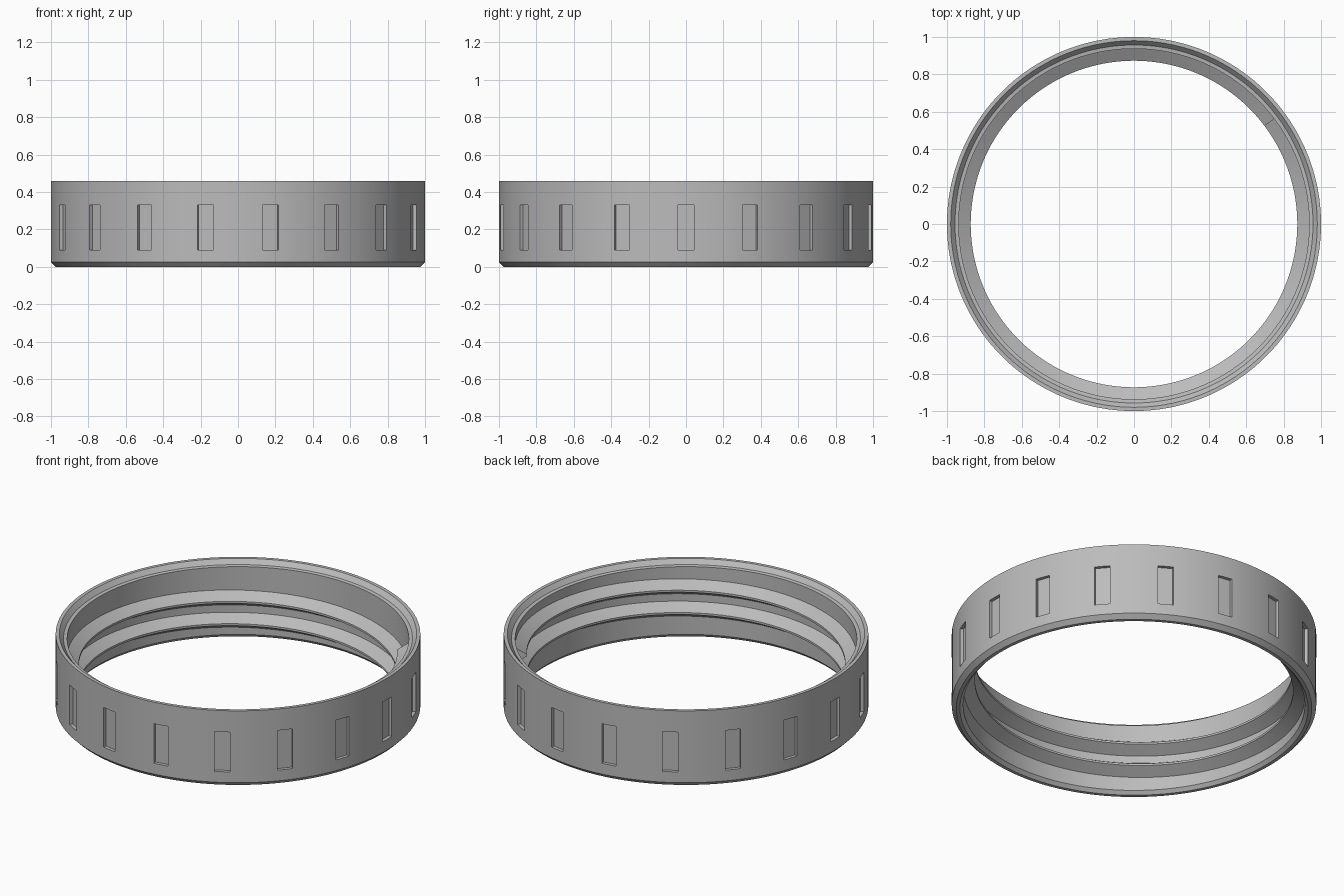
import bpy, bmesh, math
from mathutils import Matrix, Vector

cube = bpy.data.objects.get("Cube")
if cube:
    bpy.data.objects.remove(cube, do_unlink=True)

SEGMENTS = 180
gray = bpy.data.materials.new("plain_gray")
gray.use_nodes = True
gray.diffuse_color = (0.5, 0.5, 0.5, 1)
gray.node_tree.nodes["Principled BSDF"].inputs["Base Color"].default_value = (0.5, 0.5, 0.5, 1)


def finish(bm, name):
    bmesh.ops.recalc_face_normals(bm, faces=bm.faces)
    mesh = bpy.data.meshes.new(name)
    bm.to_mesh(mesh)
    bm.free()
    mesh.materials.append(gray)
    obj = bpy.data.objects.new(name, mesh)
    bpy.context.collection.objects.link(obj)
    return obj


def select(obj):
    bpy.ops.object.select_all(action='DESELECT')
    obj.select_set(True)
    bpy.context.view_layer.objects.active = obj


def sweep(name, section, start, turns, pitch=0.0, base=0.0):
    """Sweep an (r, z) section round the z axis, closed or as a capped helix."""
    bm = bmesh.new()
    closed = pitch == 0
    steps = round(SEGMENTS * turns)
    rings = []
    for i in range(steps if closed else steps + 1):
        a = start + math.tau * turns * i / steps
        lift = base + pitch * turns * i / steps
        rings.append([bm.verts.new((r * math.cos(a), r * math.sin(a), z + lift))
                      for r, z in section])
    n = len(section)
    for i in range(steps):
        p, q = rings[i], rings[(i + 1) % len(rings)]
        for j in range(n):
            k = (j + 1) % n
            bm.faces.new((p[j], q[j], q[k], p[k]))
    if not closed:
        bm.faces.new(rings[0])
        bm.faces.new(rings[-1])
    return finish(bm, name)


# Ring wall with chamfered bottom and stepped top rim
wall = sweep("ring_wall", [
    (0.975, 0), (1, 0.025), (1, 0.46), (0.98, 0.46), (0.957, 0.433),
    (0.937, 0.43), (0.937, 0.02), (0.955, 0)], 0, 1)

# Eighteen shallow grip slots cut in the outside
bm = bmesh.new()
for i in range(18):
    place = (Matrix.Rotation(math.tau * i / 18, 4, 'Z')
             @ Matrix.Translation(Vector((1.03, 0, 0.21)))
             @ Matrix.Diagonal((0.1, 0.086, 0.24, 1)))
    bmesh.ops.create_cube(bm, size=1, matrix=place)
cutter = finish(bm, "slot_cutter")
cutter.hide_render = True
cut = wall.modifiers.new("grip_slots", 'BOOLEAN')
cut.operation = 'DIFFERENCE'
cut.solver = 'EXACT'
cut.object = cutter
select(wall)
bpy.ops.object.modifier_apply(modifier=cut.name)
bpy.data.objects.remove(cutter, do_unlink=True)

# Two-turn inner screw thread
thread = sweep("inner_thread", [
    (0.945, -0.05), (0.873, -0.006), (0.873, 0.006), (0.945, 0.05)],
    math.radians(37), 2, pitch=0.135, base=0.075)

for obj in (wall, thread):
    select(obj)
    bpy.ops.object.shade_smooth_by_angle(angle=math.radians(20))
